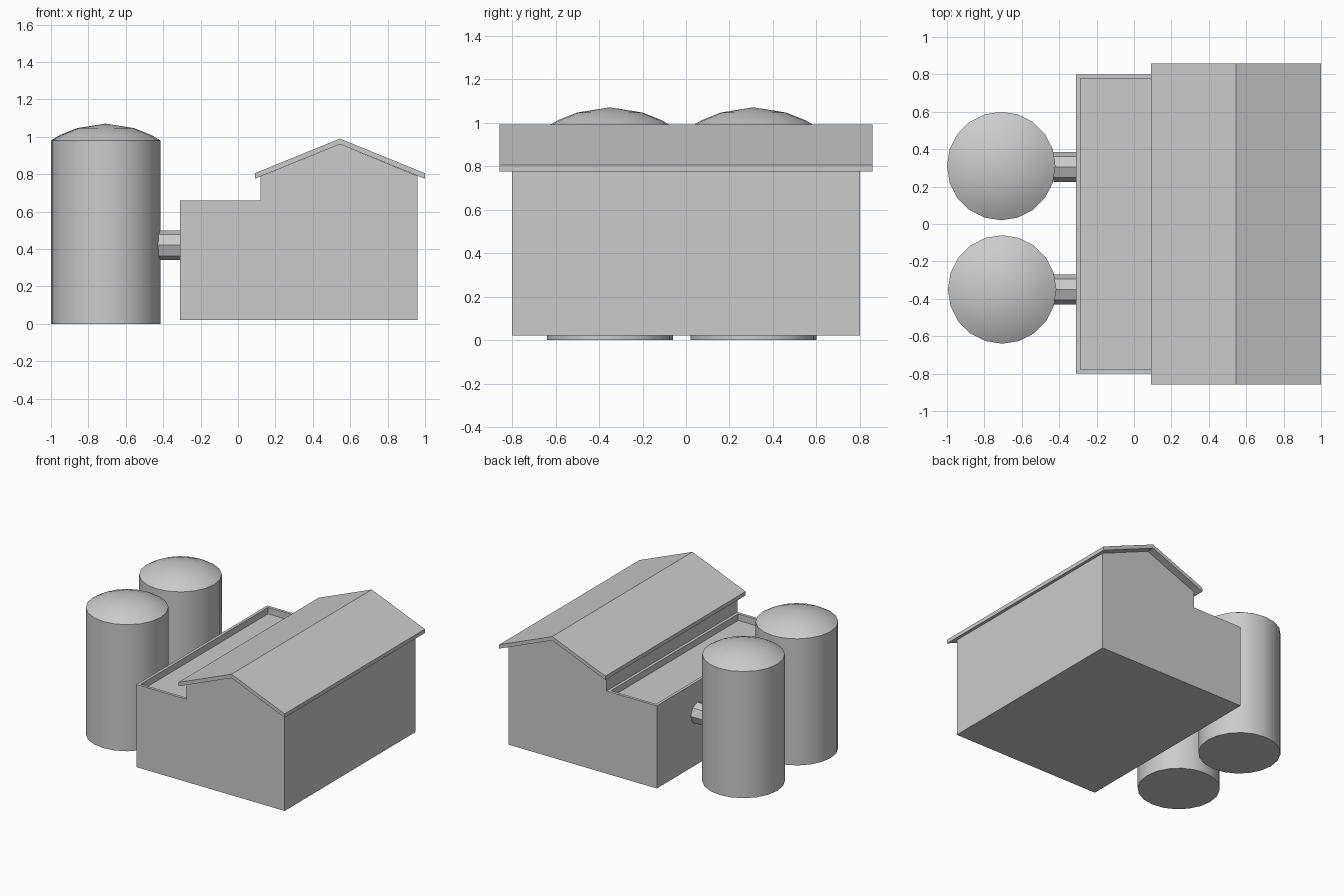
import bpy, bmesh, math
from mathutils import Vector, Matrix

if "Cube" in bpy.data.objects:
    bpy.data.objects.remove(bpy.data.objects["Cube"])


def finish(bm, name, smooth=False):
    bmesh.ops.remove_doubles(bm, verts=bm.verts, dist=0.0005)
    bmesh.ops.recalc_face_normals(bm, faces=bm.faces)
    mesh = bpy.data.meshes.new(name)
    bm.to_mesh(mesh)
    bm.free()
    obj = bpy.data.objects.new(name, mesh)
    bpy.context.collection.objects.link(obj)
    if smooth:
        bpy.ops.object.select_all(action='DESELECT')
        obj.select_set(True)
        bpy.context.view_layer.objects.active = obj
        bpy.ops.object.shade_smooth_by_angle(angle=math.radians(30))
    return obj


def prism(profile, half_depth):
    """Closed xz profile extruded along y, centred on y = 0."""
    bm = bmesh.new()
    face = bm.faces.new([bm.verts.new((x, -half_depth, z)) for x, z in profile])
    res = bmesh.ops.extrude_face_region(bm, geom=[face], use_keep_orig=True)
    verts = [v for v in res["geom"] if isinstance(v, bmesh.types.BMVert)]
    bmesh.ops.translate(bm, verts=verts, vec=(0, 2 * half_depth, 0))
    bmesh.ops.recalc_face_normals(bm, faces=bm.faces)
    return bm


def tank(name, x, y):
    """Cylinder with a shallow domed cap, turned from a profile."""
    bm = bmesh.new()
    profile = [(0, 0), (0.29, 0), (0.29, 0.98), (0.24, 1.01), (0.15, 1.046), (0, 1.07)]
    verts = [bm.verts.new((x + r, y, z)) for r, z in profile]
    edges = [bm.edges.new(pair) for pair in zip(verts, verts[1:])]
    bmesh.ops.spin(bm, geom=verts + edges, cent=(x, y, 0), axis=(0, 0, 1),
                   angle=math.tau, steps=20)
    finish(bm, name, smooth=True)


def pipe(name, y):
    """Octagonal pipe along x, from tank to building."""
    bm = bmesh.new()
    place = Matrix.Translation((-0.365, y, 0.42)) @ Matrix.Rotation(math.pi / 2, 4, 'Y')
    bmesh.ops.create_cone(bm, cap_ends=True, segments=8, radius1=0.08, radius2=0.08,
                          depth=0.13, matrix=place)
    finish(bm, name)


# Building: gabled hall with a lower flat-roofed side
house = prism([(-0.31, 0.02), (0.96, 0.02), (0.96, 0.79), (0.545, 0.96),
               (0.12, 0.787), (0.12, 0.66), (-0.31, 0.66)], 0.80)

# Sunken flat roof with a parapet all round
deck = [f for f in house.faces
        if f.normal.z > 0.99 and abs(f.calc_center_median().z - 0.66) < 0.01]
bmesh.ops.inset_individual(house, faces=deck, thickness=0.032)
bmesh.ops.inset_individual(house, faces=deck, thickness=0, depth=-0.05)
finish(house, "building")

# Overhanging gable roof
finish(prism([(0.09, 0.775), (0.545, 0.96), (1.0, 0.775),
              (1.0, 0.805), (0.545, 0.99), (0.09, 0.805)], 0.858), "gable_roof")

# Storage tanks and their pipes
for side, x, tank_y, pipe_y in (("back", -0.71, 0.31, 0.305), ("front", -0.705, -0.35, -0.35)):
    tank(side + "_tank", x, tank_y)
    pipe(side + "_pipe", pipe_y)
